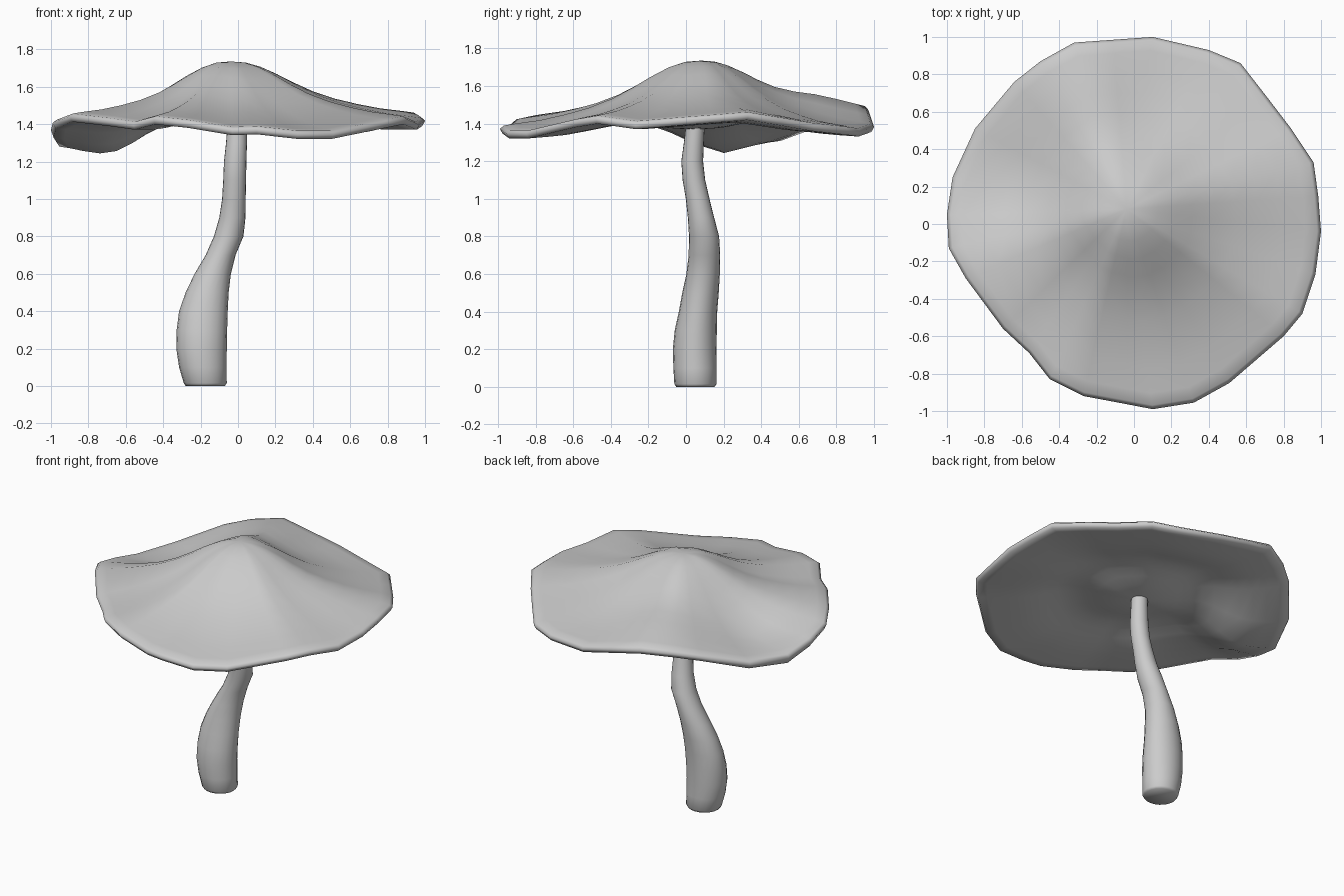
import bpy, bmesh, math

if "Cube" in bpy.data.objects:
    bpy.data.objects.remove(bpy.data.objects["Cube"])


def loft(name, rings, start=None, end=None, angle=50):
    """Skin closed rings of points; close each end with a pole or a flat face."""
    bm = bmesh.new()
    rows = [[bm.verts.new(p) for p in ring] for ring in rings]
    n = len(rows[0])
    for a, b in zip(rows, rows[1:]):
        for i in range(n):
            j = (i + 1) % n
            bm.faces.new((a[i], a[j], b[j], b[i]))
    for row, pole in ((rows[0], start), (rows[-1], end)):
        if pole is None:
            bm.faces.new(row)
        else:
            p = bm.verts.new(pole)
            for i in range(n):
                bm.faces.new((row[i], row[(i + 1) % n], p))
    bmesh.ops.recalc_face_normals(bm, faces=bm.faces)
    mesh = bpy.data.meshes.new(name)
    bm.to_mesh(mesh)
    bm.free()
    obj = bpy.data.objects.new(name, mesh)
    bpy.context.collection.objects.link(obj)
    bpy.ops.object.select_all(action='DESELECT')
    obj.select_set(True)
    bpy.context.view_layer.objects.active = obj
    bpy.ops.object.shade_smooth_by_angle(angle=math.radians(angle))
    return obj


def bump(x, y, cx, cy, width, height):
    return height * math.exp(-((x - cx) ** 2 + (y - cy) ** 2) / width ** 2)


# Stem: bent tube, each row is z, centre x, centre y, radius x, radius y
STEM = [
    (0.0, -.175, .05, .105, .102), (.015, -.175, .05, .115, .112),
    (.1, -.188, .048, .127, .115), (.2, -.195, .046, .135, .116),
    (.3, -.193, .052, .135, .112), (.4, -.185, .064, .130, .102),
    (.5, -.165, .077, .115, .097), (.6, -.135, .091, .097, .089),
    (.7, -.093, .098, .080, .084), (.8, -.050, .096, .079, .080),
    (.9, -.030, .080, .070, .070), (1.0, -.022, .062, .063, .063),
    (1.1, -.018, .042, .061, .060), (1.2, -.015, .033, .060, .058),
    (1.3, -.008, .042, .056, .053), (1.4, -.004, .05, .052, .05),
]
SIDES = 20
TURN = [2 * math.pi * i / SIDES for i in range(SIDES)]
loft("stem", [[(cx + rx * math.cos(t), cy + ry * math.sin(t), z) for t in TURN]
              for z, cx, cy, rx, ry in STEM], angle=70)

# Cap: wavy rim outline, x, y, z
RIM = [
    (1.0, -.04, 1.42), (.985, .15, 1.435), (.96, .33, 1.45), (.84, .51, 1.42),
    (.71, .68, 1.39), (.57, .86, 1.37), (.4, .93, 1.36), (.1, 1.0, 1.385),
    (-.11, .985, 1.43), (-.32, .97, 1.475), (-.5, .87, 1.46), (-.64, .76, 1.43),
    (-.85, .51, 1.345), (-.97, .25, 1.33), (-1.0, .05, 1.37), (-.99, -.13, 1.41),
    (-.9, -.29, 1.445), (-.7, -.56, 1.42), (-.56, -.69, 1.40), (-.45, -.83, 1.43),
    (-.27, -.92, 1.41), (-.03, -.965, 1.37), (.1, -.99, 1.375), (.32, -.955, 1.35),
    (.51, -.85, 1.35), (.8, -.6, 1.41), (.9, -.48, 1.43), (.97, -.27, 1.40),
]
APEX = (-.04, .08, 1.735)
UNDER = (0.0, .05, 1.37)
# fall of the crown from centre to rim: fraction of radius, fraction of height
CROWN = [(.08, .98), (.16, .90), (.25, .76), (.34, .60), (.44, .44),
         (.56, .30), (.68, .20), (.80, .12), (.92, .07), (.98, .04)]


def top_point(p, s, f):
    x = APEX[0] + (p[0] - APEX[0]) * s
    y = APEX[1] + (p[1] - APEX[1]) * s
    z = p[2] + (APEX[2] - p[2]) * f
    z += bump(x, y, -.25, .72, .2, .03) + bump(x, y, -.66, .17, .2, -.04)
    return x, y, z


def under_point(p, s):
    x = UNDER[0] + (p[0] - UNDER[0]) * s
    y = UNDER[1] + (p[1] - UNDER[1]) * s
    z = UNDER[2] + (p[2] - .03 - UNDER[2]) * s ** 1.5
    # ring-shaped hollow around the stem, and a sagging lump on the left
    z += .06 * math.exp(-((s - .42) / .2) ** 2) + bump(x, y, -.68, .17, .24, -.09)
    return x, y, z


rings = [[top_point(p, s, f) for p in RIM] for s, f in CROWN]
rings.append([(x, y, z - .003) for x, y, z in RIM])
rings += [[under_point(p, s) for p in RIM]
          for s in (.985, .93, .85, .76, .67, .58, .5, .42, .34, .26, .18, .1)]
loft("cap", rings, APEX, UNDER, angle=180)
